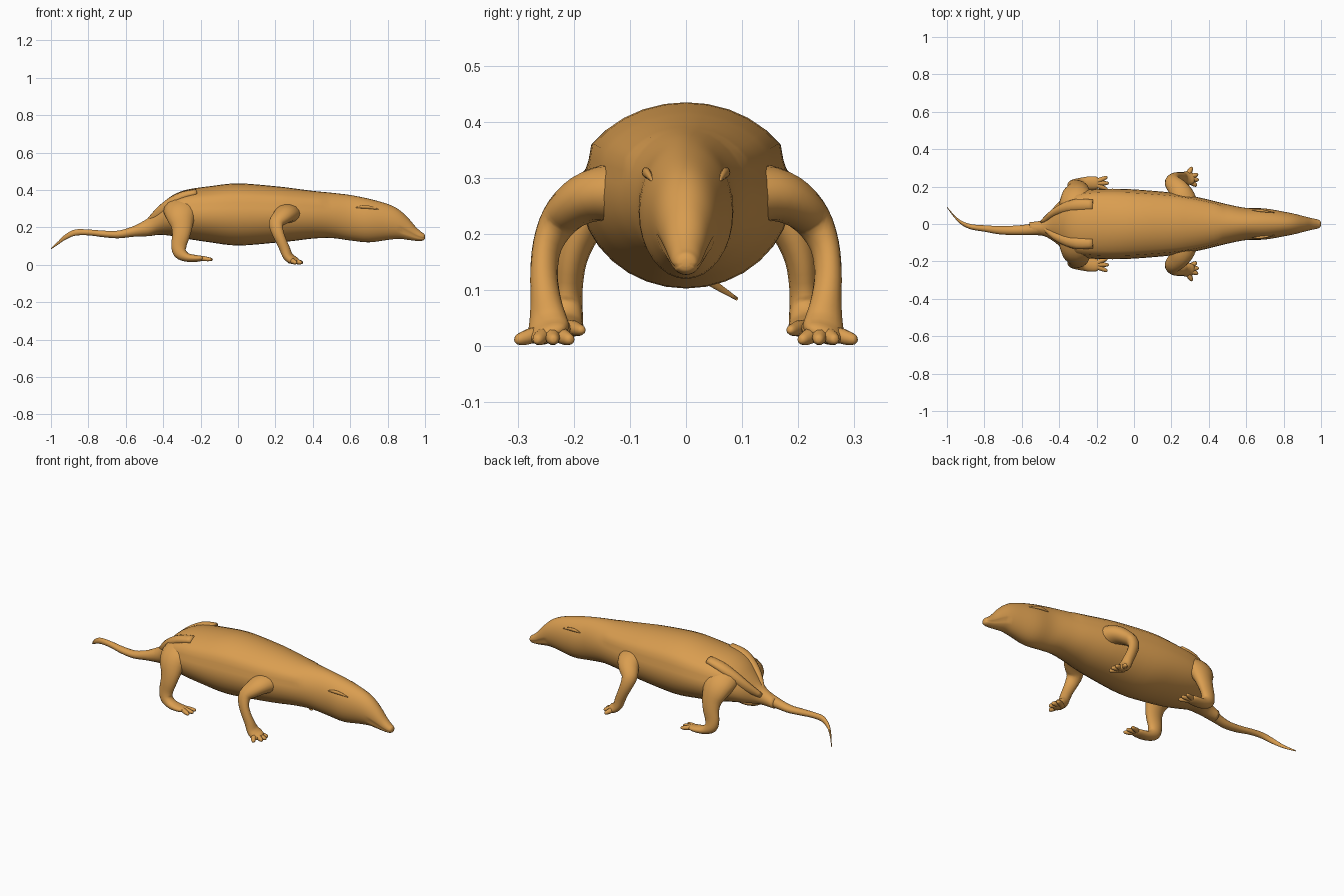
import bpy, bmesh, math
from mathutils import Vector

hide = bpy.data.materials.new("tan_hide")
hide.diffuse_color = (0.70, 0.34, 0.08, 1)


def spline(rows, steps):
    """Catmull-Rom interpolation through rows of numbers."""
    out = []
    for i in range(len(rows) - 1):
        a, b = rows[max(i - 1, 0)], rows[i]
        c, d = rows[i + 1], rows[min(i + 2, len(rows) - 1)]
        for s in range(steps):
            t = s / steps
            out.append([0.5 * (2 * q + (r - p) * t + (2 * p - 5 * q + 4 * r - w) * t * t
                               + (3 * q - p - 3 * r + w) * t ** 3)
                        for p, q, r, w in zip(a, b, c, d)])
    out.append(list(rows[-1]))
    return out


def loft(bm, rows, start_side, sides=16, steps=4, upright=False):
    """Tube through rows (x, y, z, radius along side, radius across)."""
    rows = spline(rows, steps)
    pts = [Vector(r[:3]) for r in rows]
    u, rings = Vector(start_side), []
    for i, r in enumerate(rows):
        t = (pts[min(i + 1, len(pts) - 1)] - pts[max(i - 1, 0)]).normalized()
        if upright:
            t = Vector((1, 0, 0))
        u = (u - t * u.dot(t)).normalized()
        v = t.cross(u)
        rings.append([bm.verts.new(pts[i] + u * max(r[3], .002) * math.cos(a)
                                   + v * max(r[4], .002) * math.sin(a))
                      for a in (2 * math.pi * k / sides for k in range(sides))])
    for a, b in zip(rings, rings[1:]):
        for k in range(sides):
            n = (k + 1) % sides
            bm.faces.new((a[k], a[n], b[n], b[k]))
    bm.faces.new(rings[0][::-1])
    bm.faces.new(rings[-1])
    return rings


def finish(bm, name, mirrored=False):
    bmesh.ops.recalc_face_normals(bm, faces=bm.faces)
    me = bpy.data.meshes.new(name)
    bm.to_mesh(me)
    bm.free()
    me.materials.append(hide)
    for p in me.polygons:
        p.use_smooth = True
    ob = bpy.data.objects.new(name, me)
    bpy.context.collection.objects.link(ob)
    if mirrored:
        m = ob.modifiers.new("other_side", 'MIRROR')
        m.use_axis = (False, True, False)
    return ob


# Body with head: x, bottom, top, half width
profile = [
    (-.56, .15, .205, .03), (-.48, .153, .25, .045), (-.42, .16, .31, .10),
    (-.36, .155, .365, .15), (-.28, .14, .40, .178), (-.15, .12, .42, .188),
    (0, .103, .435, .185), (.2, .118, .42, .168), (.3, .128, .408, .152),
    (.4, .14, .395, .13), (.5, .143, .385, .105), (.6, .13, .373, .086),
    (.7, .12, .353, .083), (.8, .133, .325, .066), (.86, .139, .295, .054),
    (.91, .133, .25, .041), (.95, .128, .203, .031), (.98, .128, .176, .025),
    (.995, .133, .166, .018), (1.0, .142, .156, .007)]
bm = bmesh.new()
rings = loft(bm, [(x, -.02 if x < -.45 else 0, (lo + hi) / 2, w, (hi - lo) / 2)
                  for x, lo, hi, w in profile], (0, 1, 0), 32, 4, True)
for ring in rings:
    x = ring[0].co.x
    mid = sum((v.co for v in ring), Vector()) / len(ring)
    half = max(v.co.z for v in ring) - mid.z
    for v in ring:
        h = (v.co.z - mid.z) / half
        # flatter back over the trunk
        if -.35 < x < .45 and h > .4:
            v.co.y *= 1.08
        # mouth crease along the snout
        if x > .87 and -.55 < h < -.25:
            v.co.y *= .86
finish(bm, "body")

# Tail, curving sideways to a thin drooping tip
bm = bmesh.new()
loft(bm, [(-.40, -.01, .235, .09, .07), (-.48, -.02, .20, .044, .047),
          (-.56, -.03, .178, .03, .029), (-.64, -.034, .162, .025, .021),
          (-.72, -.033, .165, .022, .018), (-.80, -.024, .173, .017, .016),
          (-.87, -.015, .172, .014, .017), (-.92, .005, .150, .011, .015),
          (-.96, .04, .118, .007, .009), (-1.0, .09, .085, .003, .003)],
     (0, 1, 0), 14, 4, True)
finish(bm, "tail")


def toes(bm, base, length, radius, angles, rise):
    """Fan of stubby toes spreading from the foot."""
    for deg in angles:
        a = math.radians(deg)
        rows = []
        for f, h, s in ((.0, .012, 1), (.4, .012, 1.05), (.75, .003, .9), (.95, -.002, .6), (1, -.003, .2)):
            rows.append((base[0] + length * f * math.cos(a), base[1] + length * f * math.sin(a),
                         base[2] + h + rise * f * f, radius * s, radius * s))
        loft(bm, rows, (-math.sin(a), math.cos(a), 0), 10, 2)


# Front legs: elbow pushed back and out, foot turned forward
bm = bmesh.new()
loft(bm, [(.265, .09, .27, .085, .06), (.255, .15, .272, .068, .05),
          (.235, .19, .257, .055, .042), (.205, .225, .225, .043, .033),
          (.21, .247, .18, .034, .025), (.23, .253, .13, .029, .024),
          (.25, .25, .085, .028, .027), (.266, .246, .048, .026, .034),
          (.29, .245, .028, .022, .038), (.315, .245, .022, .014, .030),
          (.325, .245, .02, .004, .01)], (1, 0, 0), 16, 3)
toes(bm, (.275, .242, .008), .072, .014, (-32, -5, 20, 60), .006)
finish(bm, "front_leg", True)

# Hind legs: heavy thigh, upright shin, long foot
bm = bmesh.new()
loft(bm, [(-.30, .08, .29, .10, .08), (-.305, .13, .28, .092, .062),
          (-.305, .165, .25, .076, .05), (-.30, .19, .205, .058, .037),
          (-.305, .205, .155, .047, .029), (-.316, .21, .105, .041, .026),
          (-.31, .213, .065, .036, .029), (-.275, .216, .04, .024, .033),
          (-.23, .219, .034, .019, .036), (-.195, .22, .034, .014, .031),
          (-.18, .22, .034, .004, .01)], (1, 0, 0), 16, 3)
toes(bm, (-.225, .218, .02), .09, .013, (-22, 0, 22), .012)
finish(bm, "hind_leg", True)

# Low brow folds beside the head
bm = bmesh.new()
loft(bm, [(.63, .072, .305, .002, .002), (.67, .072, .31, .007, .009),
          (.71, .067, .306, .006, .008), (.75, .06, .295, .002, .002)], (0, 1, 0), 10, 3)
finish(bm, "brow", True)

# Hip ridges running from the back down to the tail root
bm = bmesh.new()
loft(bm, [(-.22, .10, .385, .03, .02), (-.30, .10, .365, .035, .025),
          (-.37, .085, .32, .03, .03), (-.43, .055, .265, .022, .03),
          (-.49, .01, .215, .012, .015)], (0, 1, 0), 12, 3)
finish(bm, "hip_ridge", True)
